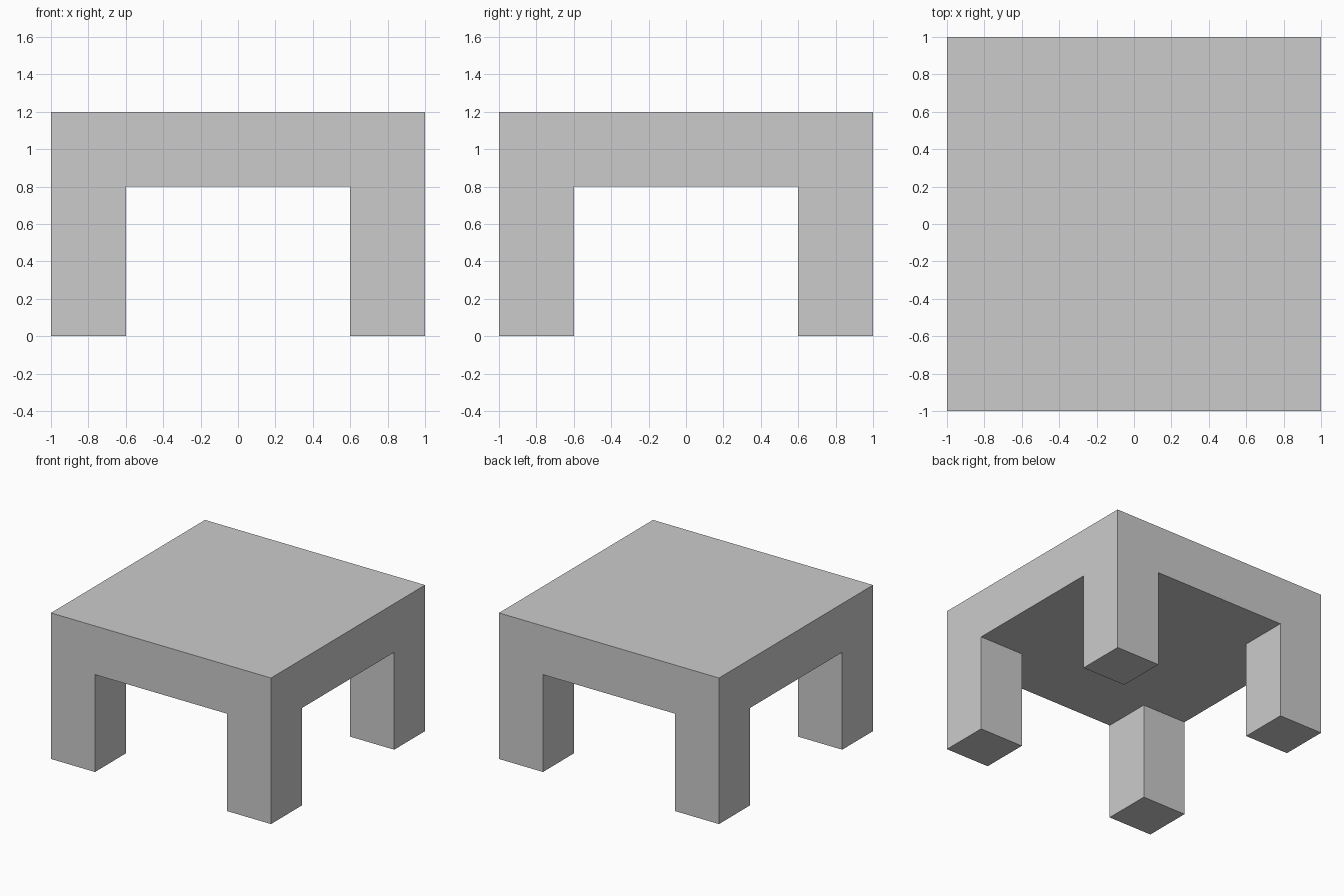
import bpy
import bmesh
from mathutils import Matrix, Vector

if "Cube" in bpy.data.objects:
    bpy.data.objects.remove(bpy.data.objects["Cube"])

HALF, INNER = 1.0, 0.6          # outer half width, inner edge of the legs
UNDERSIDE, TOP = 0.8, 1.2

bm = bmesh.new()

# Table top slab
bmesh.ops.create_cube(bm, size=1, matrix=Matrix.Translation((0, 0, (UNDERSIDE + TOP) / 2))
                      @ Matrix.Diagonal((2 * HALF, 2 * HALF, TOP - UNDERSIDE, 1)))

# Cut lines that mark out the leg corners
for normal in (Vector((1, 0, 0)), Vector((0, 1, 0))):
    for offset in (-INNER, INNER):
        bmesh.ops.bisect_plane(bm, geom=bm.verts[:] + bm.edges[:] + bm.faces[:],
                               plane_co=normal * offset, plane_no=normal)

# Four legs pulled down from the corner faces of the underside
bm.normal_update()
corners = []
for f in bm.faces:
    c = f.calc_center_median()
    if f.normal.z < -0.9 and abs(c.x) > INNER and abs(c.y) > INNER:
        corners.append(f)
legs = bmesh.ops.extrude_discrete_faces(bm, faces=corners)["faces"]
bmesh.ops.translate(bm, verts=list({v for f in legs for v in f.verts}),
                    vec=(0, 0, -UNDERSIDE))

# Merge flat regions into clean faces
bmesh.ops.dissolve_limit(bm, angle_limit=0.01, verts=bm.verts[:], edges=bm.edges[:])
bmesh.ops.recalc_face_normals(bm, faces=bm.faces[:])

mesh = bpy.data.meshes.new("table")
bm.to_mesh(mesh)
bm.free()
bpy.context.collection.objects.link(bpy.data.objects.new("table", mesh))
